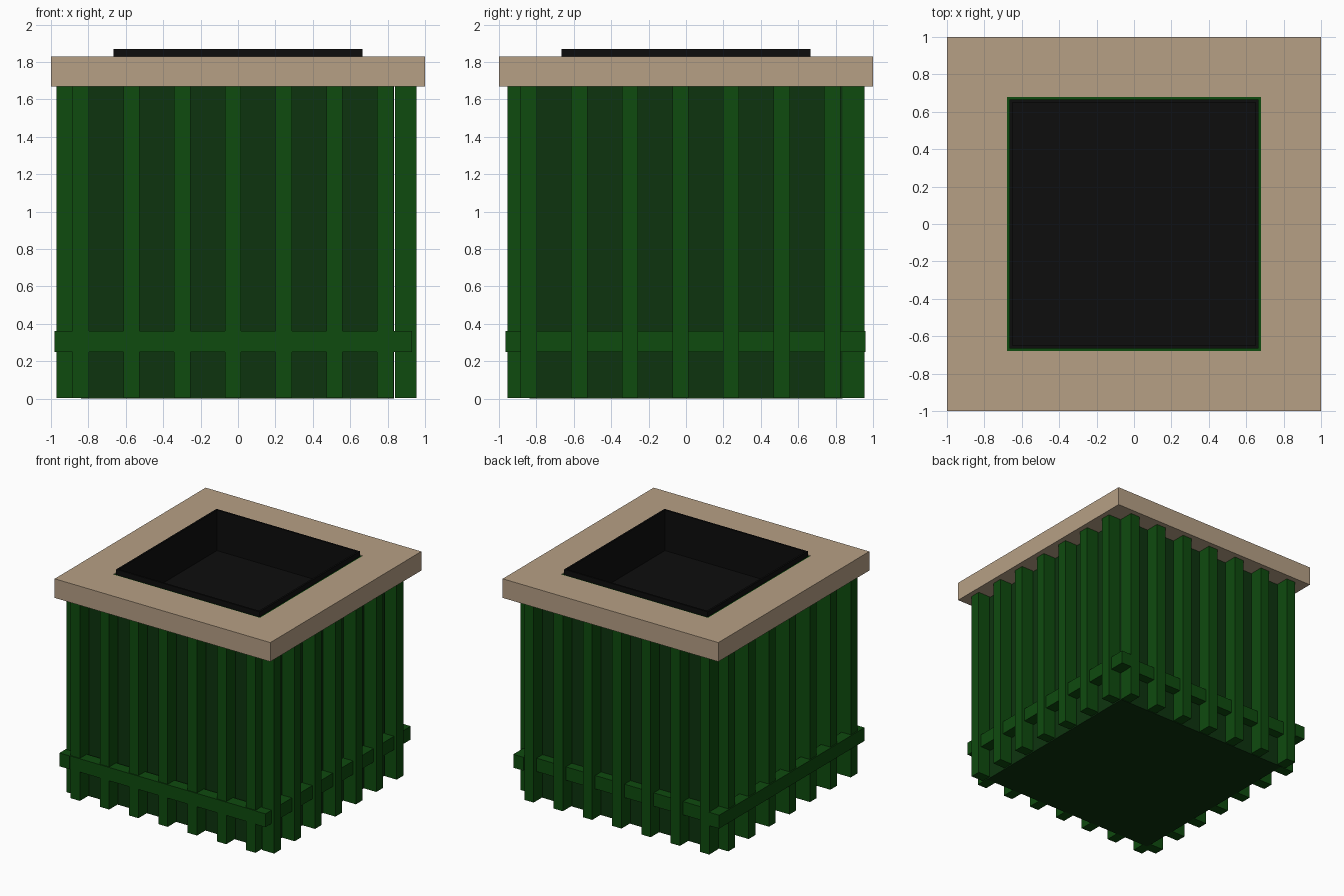
import bpy, bmesh

if "Cube" in bpy.data.objects:
    bpy.data.objects.remove(bpy.data.objects["Cube"])


def material(name, rgb):
    m = bpy.data.materials.new(name)
    m.diffuse_color = (*rgb, 1)
    m.use_nodes = True
    m.node_tree.nodes["Principled BSDF"].inputs["Base Color"].default_value = m.diffuse_color
    return m


WOOD = material("tan_rim", (0.47, 0.35, 0.235))
GREEN = material("slat_green", (0.0045, 0.070, 0.0045))
DARK = material("panel_green", (0.004, 0.034, 0.0045))
BLACK = material("liner_black", (0.004, 0.004, 0.004))


def finish(bm, name, mat):
    bmesh.ops.recalc_face_normals(bm, faces=bm.faces)
    me = bpy.data.meshes.new(name)
    bm.to_mesh(me)
    bm.free()
    me.materials.append(mat)
    ob = bpy.data.objects.new(name, me)
    bpy.context.collection.objects.link(ob)
    return ob


def add_box(bm, x0, x1, y0, y1, z0, z1):
    vs = bmesh.ops.create_cube(bm, size=1)["verts"]
    for v in vs:
        v.co = (x1 if v.co.x > 0 else x0, y1 if v.co.y > 0 else y0, z1 if v.co.z > 0 else z0)


def box(name, mat, *dims):
    bm = bmesh.new()
    add_box(bm, *dims)
    return finish(bm, name, mat)


def square_loop(bm, r, z):
    return [bm.verts.new((sx * r, sy * r, z)) for sx, sy in ((-1, -1), (1, -1), (1, 1), (-1, 1))]


def square_lathe(name, mat, profile, closed=False):
    """Sweep a (half width, height) profile round a square; open ends are capped."""
    bm = bmesh.new()
    loops = [square_loop(bm, r, z) for r, z in profile]
    pairs = list(zip(loops, loops[1:]))
    if closed:
        pairs.append((loops[-1], loops[0]))
    else:
        bm.faces.new(loops[0])
        bm.faces.new(loops[-1])
    for a, b in pairs:
        for i in range(4):
            j = (i + 1) % 4
            bm.faces.new((a[i], a[j], b[j], b[i]))
    return finish(bm, name, mat)


# Top frame with square opening
square_lathe("rim", WOOD, [(1, 1.67), (1, 1.83), (0.68, 1.83), (0.68, 1.67)], closed=True)

# Hollow body behind the slats, shifted a hair so the side gap shows
body = square_lathe("body_panels", DARK, [(0.836, 0), (0.836, 1.67), (0.666, 1.67), (0.666, 1.5)])
body.location.x = -0.003

# Narrow green lip between rim and liner
square_lathe("inner_lip", GREEN, [(0.679, 1.67), (0.679, 1.826), (0.666, 1.826), (0.666, 1.67)], closed=True)

# Black open liner tray
square_lathe("liner", BLACK, [(0.665, 1.51), (0.665, 1.87), (0.65, 1.87), (0.65, 1.53)])

# Vertical slats, seven per side
W = 0.0435
slats = {n: bmesh.new() for n in ("front", "back", "left", "right")}
for i in range(7):
    x = -0.841 + i * 0.2715
    add_box(slats["front"], x - W, x + W, -0.955, -0.83, 0.005, 1.67)
    add_box(slats["back"], x - W, x + W, 0.83, 0.955, 0.005, 1.67)
    y = -0.841 + i * 0.2705
    add_box(slats["left"], -0.97, -0.838, y - W, y + W, 0.005, 1.67)
    add_box(slats["right"], 0.84, 0.955, y - W, y + W, 0.005, 1.67)
for side, bm in slats.items():
    finish(bm, side + "_slats", GREEN)

# Horizontal rails near the base
box("left_rail", GREEN, -0.98, -0.885, -0.965, 0.96, 0.25, 0.362)
box("right_rail", GREEN, 0.835, 0.93, -0.965, 0.96, 0.25, 0.362)
box("front_rail", GREEN, -0.885, 0.835, -0.962, -0.865, 0.25, 0.362)
box("back_rail", GREEN, -0.885, 0.835, 0.82, 0.915, 0.25, 0.362)
